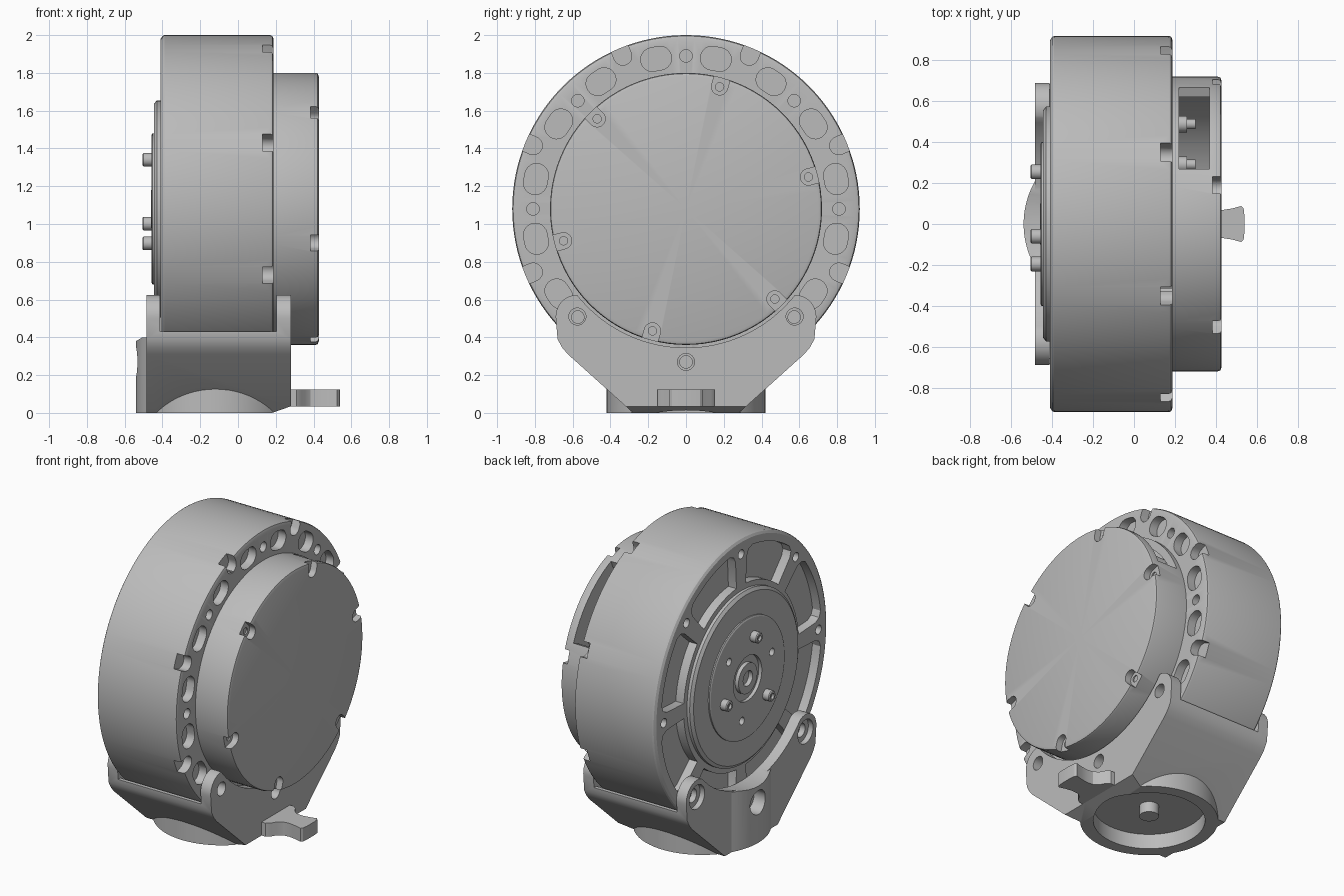
import bpy, bmesh
from math import sin, cos, pi, radians, asin

AXIS_Z = 1.08          # height of the motor axis, which runs along x
if "Cube" in bpy.data.objects:
    bpy.data.objects.remove(bpy.data.objects["Cube"])

grey = bpy.data.materials.new("machined grey")
grey.use_nodes = True
grey.diffuse_color = (0.5, 0.5, 0.5, 1)
grey.node_tree.nodes["Principled BSDF"].inputs["Base Color"].default_value = (0.5, 0.5, 0.5, 1)


def make(name, bm):
    bmesh.ops.recalc_face_normals(bm, faces=bm.faces)
    mesh = bpy.data.meshes.new(name)
    bm.to_mesh(mesh)
    bm.free()
    mesh.materials.append(grey)
    obj = bpy.data.objects.new(name, mesh)
    bpy.context.collection.objects.link(obj)
    return obj


def lathe(name, profile, y=0, z=AXIS_Z, steps=96):
    """Revolve (x, radius) points around a line parallel to x."""
    bm = bmesh.new()
    vs = [bm.verts.new((x, y + r, z)) for x, r in profile]
    es = [bm.edges.new(p) for p in zip(vs, vs[1:])]
    bmesh.ops.spin(bm, geom=vs + es, cent=(0, y, z), axis=(1, 0, 0), angle=2 * pi, steps=steps)
    bmesh.ops.remove_doubles(bm, verts=bm.verts, dist=1e-5)
    return make(name, bm)


def prism(name, outlines, a, b, axis="x"):
    """Extrude 2D outlines from a to b along an axis."""
    place = {"x": lambda p, t: (t, p[0], p[1]),
             "y": lambda p, t: (p[0], t, p[1]),
             "z": lambda p, t: (p[0], p[1], t)}[axis]
    bm = bmesh.new()
    for pts in outlines:
        low = [bm.verts.new(place(p, a)) for p in pts]
        top = [bm.verts.new(place(p, b)) for p in pts]
        bm.faces.new(low)
        bm.faces.new(top)
        for i in range(len(pts)):
            j = (i + 1) % len(pts)
            bm.faces.new((low[i], low[j], top[j], top[i]))
    return make(name, bm)


def arc(cx, cy, r, a0, a1, n=12):
    return [(cx + r * cos(radians(a0 + (a1 - a0) * i / n)),
             cy + r * sin(radians(a0 + (a1 - a0) * i / n))) for i in range(n + 1)]


def circle(cx, cy, r, n=32):
    return arc(cx, cy, r, 0, 360, n)[:-1]


def polar(r, a):
    return r * cos(radians(a)), AXIS_Z + r * sin(radians(a))


def slot(r, a, length, radius, turn=0):
    """Rounded slot centred at polar (r, a); turn=90 lays it tangentially."""
    cx, cy = polar(r, a)
    d = radians(a + turn)
    dx, dy = cos(d) * length / 2, sin(d) * length / 2
    return (arc(cx + dx, cy + dy, radius, a + turn - 90, a + turn + 90)
            + arc(cx - dx, cy - dy, radius, a + turn + 90, a + turn + 270))


def boolean(obj, tool, operation="DIFFERENCE"):
    mod = obj.modifiers.new("cut", "BOOLEAN")
    mod.operation, mod.solver, mod.object = operation, "EXACT", tool
    bpy.context.view_layer.objects.active = obj
    bpy.ops.object.modifier_apply(modifier=mod.name)
    bpy.data.objects.remove(tool)


eighths = [45 * i for i in range(8)]

# Main drum
drum = lathe("motor_drum", [(-.41, 0), (-.41, .9), (-.4, .915), (-.39, .92), (.17, .92),
                            (.182, .915), (.188, .9), (.188, 0)], steps=128)
# Ovals and small holes on the cap side, then edge notches
boolean(drum, prism("tool", [slot(.81, 11.25 + 22.5 * i, .04, .0625, 90) for i in range(16)]
                    + [circle(*polar(.81, a), .033) for a in eighths], .13, .3))
boolean(drum, prism("tool", [slot(.95, a + 22.5, .15, .048) for a in eighths], .13, .3))


# Spoked pockets on the output side
def pocket(a):
    def edge(r, w):
        return 22.5 - asin(w / r) * 180 / pi
    inner, outer, mid = edge(.61, .05), edge(.85, .12), edge(.79, .06)
    return (arc(0, AXIS_Z, .61, a + inner, a - inner)
            + [polar(.79, a - mid), polar(.83, a - edge(.83, .08))]
            + arc(0, AXIS_Z, .85, a - outer, a + outer)
            + [polar(.83, a + edge(.83, .08)), polar(.79, a + mid)])


boolean(drum, prism("tool", [pocket(a + 22.5) for a in eighths]
                    + [circle(*polar(.82, a), .03) for a in eighths], -.5, -.35))

# Output hub with its bolts
hub = lathe("output_hub", [(-.43, 0), (-.43, .05), (-.46, .05), (-.46, .1), (-.435, .1),
                           (-.435, .15), (-.458, .15), (-.458, .39), (-.453, .4), (-.445, .4),
                           (-.445, .555), (-.43, .575), (-.4, .575), (-.4, 0)])
boolean(hub, prism("tool", [circle(*polar(.27, a), .025) for a in (43, 163, 283)], -.5, -.42))
for i in range(3):
    y, z = polar(.267, 103 + 120 * i)
    lathe("hub_bolt_%d" % (i + 1), [(-.44, 0), (-.44, .036), (-.5, .036), (-.506, .03),
                                    (-.506, .018), (-.49, .018), (-.49, 0)], y, z, 32)

# Hollow rear cap with screw notches and a side window
cap = lathe("rear_cap", [(.37, 0), (.37, .67), (.186, .67), (.186, .72), (.41, .72),
                         (.422, .716), (.428, .7), (.428, 0)])
screws = [14.6 + 60 * i for i in range(6)]
boolean(cap, prism("tool", [slot(.72, a, .1, .043) for a in screws], .385, .5))
boolean(cap, prism("tool", [circle(*polar(.67, a), .022) for a in screws], .376, .5))
boolean(cap, prism("tool", [arc(0, AXIS_Z, .6, 22, 68) + arc(0, AXIS_Z, .8, 68, 22)], .22, .368))
for i, a in enumerate((38, 62)):
    y, z = polar(.62, a)
    lathe("inner_stud_%d" % (i + 1), [(.18, 0), (.18, .04), (.26, .04), (.26, .025),
                                      (.3, .025), (.3, 0)], y, z, 24)

# Bracket: side profile, mirrored, with rounded lugs on top
half = ([(.28, 0), (.625, .31), (.655, .345), (.68, .39)]
        + arc(.575, .51, .115, -10, 130, 16))
bracket = prism("bracket", [half + [(-y, z) for y, z in reversed(half)]], -.485, .28)
socket = prism("socket", [circle(-.12, 0, .42, 72)], 0, .4, "z")
boolean(socket, prism("tool", [[(-1, -.1), (1, -.1), (1, .6), (-1, .6)]], .28, .6))
boolean(bracket, socket, "UNION")
# Cradle for the drum, open space between the plates, clearance round the ends
boolean(bracket, lathe("tool", [(-.412, 0), (-.412, .925), (.205, .925), (.205, 0)], steps=128))
boolean(bracket, prism("tool", [[(-1, .43), (1, .43), (1, 1), (-1, 1)]], -.412, .205))
boolean(bracket, lathe("tool", [(.1, 0), (.1, .735), (.5, .735), (.5, 0)]))
boolean(bracket, lathe("tool", [(-.7, 0), (-.7, .7), (-.3, .7), (-.3, 0)]))
# Bolt holes, with counterbores on the output side
spots = [(-.575, .51), (.575, .51), (0, .27)]
boolean(bracket, prism("tool", [circle(y, z, .045) for y, z in spots], -.7, .5))
boolean(bracket, prism("tool", [circle(y, z, .08) for y, z in spots], -.7, -.45))
# Round recess underneath and bevelled lower edge
boolean(bracket, prism("tool", [circle(-.12, 0, .34, 72)], -.1, .1, "z"))
boolean(bracket, prism("tool", [[(.18, 0), (.32, .049), (.32, -.1), (.18, -.1)]], -.6, .6, "y"))

# Peg inside the recess
prism("socket_peg", [circle(-.12, 0, .06)], .03, .12, "z")

# Waisted release tab
side = [(.25, .15), (.31, .15), (.335, .13), (.355, .095), (.385, .073), (.43, .068),
        (.48, .076), (.525, .088), (.536, .075), (.54, .04)]
prism("release_tab", [side + [(x, -y) for x, y in reversed(side)]], .035, .125, "z")

# Smooth curved walls, keep machined edges sharp
bpy.ops.object.select_all(action="DESELECT")
for obj in bpy.context.scene.objects:
    if obj.type == "MESH" and grey.name in obj.data.materials:
        obj.select_set(True)
        bpy.context.view_layer.objects.active = obj
bpy.ops.object.shade_smooth_by_angle(angle=radians(25))
